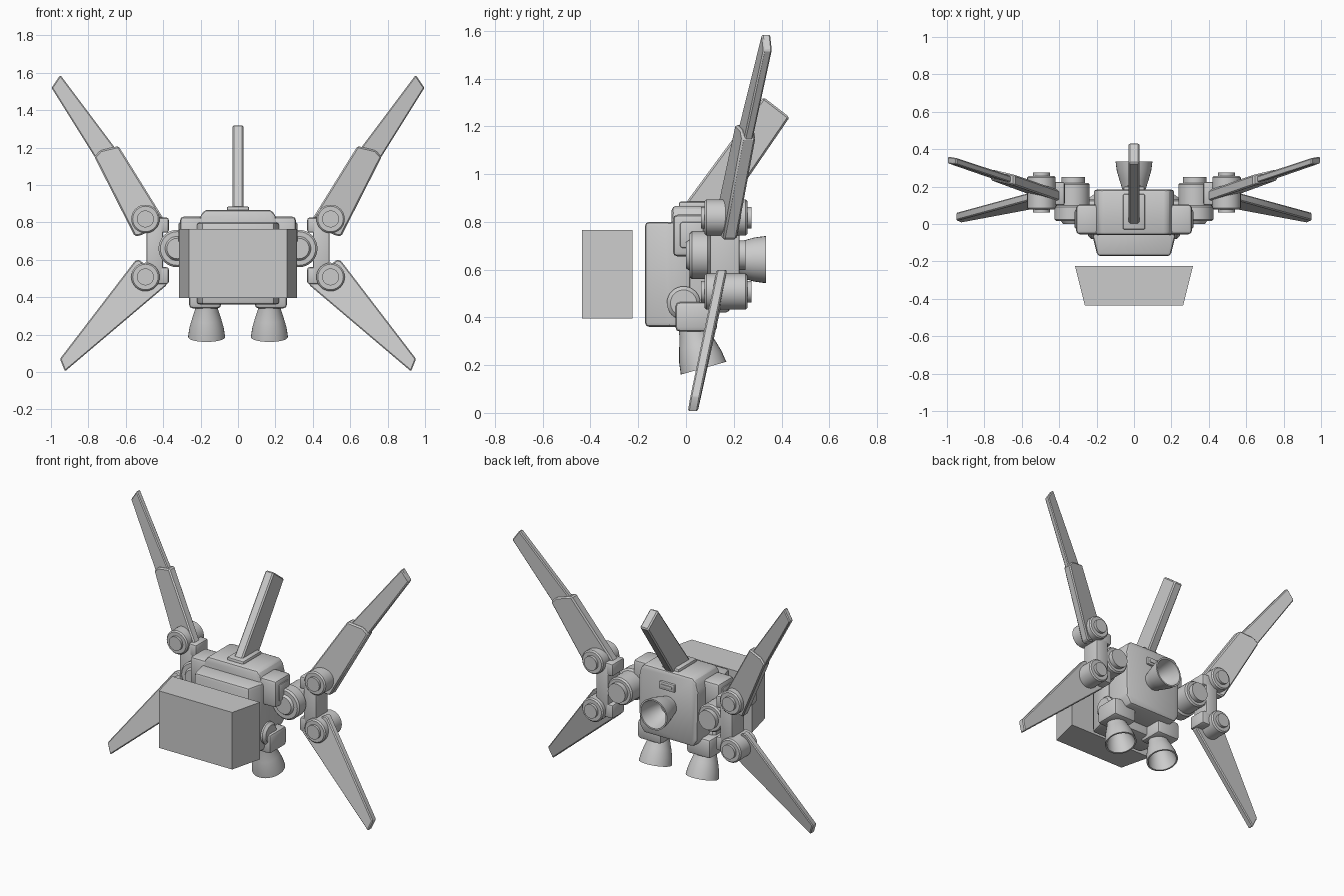
import bpy, bmesh, math
from mathutils import Vector

cube = bpy.data.objects.get("Cube")
if cube:
    bpy.data.objects.remove(cube, do_unlink=True)

# One plain grey for everything
grey = bpy.data.materials.new("light_grey")
grey.use_nodes = True
grey.diffuse_color = (0.6, 0.6, 0.6, 1)
grey.node_tree.nodes["Principled BSDF"].inputs["Base Color"].default_value = (0.6, 0.6, 0.6, 1)


def finish(bm, name, mirror, angle=30):
    bmesh.ops.recalc_face_normals(bm, faces=bm.faces)
    mesh = bpy.data.meshes.new(name)
    bm.to_mesh(mesh)
    bm.free()
    mesh.materials.append(grey)
    mesh.shade_smooth()
    mesh.set_sharp_from_angle(angle=math.radians(angle))
    ob = bpy.data.objects.new(name, mesh)
    bpy.context.collection.objects.link(ob)
    if mirror:
        ob.modifiers.new("Mirror", 'MIRROR')
    return ob


def prism(name, pts, place, lo, hi, bevel=0.0, segments=2, mirror=False):
    """Extrude an outline from lo to hi; place(u, v, w) gives the position."""
    bm = bmesh.new()
    a, b = [[bm.verts.new(place(u, v, w)) for u, v in pts] for w in (lo, hi)]
    bm.faces.new(a)
    bm.faces.new(b[::-1])
    for i in range(len(pts)):
        j = (i + 1) % len(pts)
        bm.faces.new((a[i], b[i], b[j], a[j]))
    bmesh.ops.recalc_face_normals(bm, faces=bm.faces)
    if bevel:
        bmesh.ops.bevel(bm, geom=bm.edges[:], offset=bevel, segments=segments,
                        profile=0.5, affect='EDGES', clamp_overlap=True)
    return finish(bm, name, mirror)


def box(name, x, y, z, bevel=0.015, mirror=False):
    pts = [(x[0], y[0]), (x[1], y[0]), (x[1], y[1]), (x[0], y[1])]
    return prism(name, pts, along_z, z[0], z[1], bevel, mirror=mirror)


def lathe(name, start, axis, profile, mirror=False, sides=32):
    """Revolve (radius, distance) points about an axis from start."""
    bm = bmesh.new()
    start, axis = Vector(start), Vector(axis).normalized()
    turn = axis.to_track_quat('Z', 'Y')
    rings = []
    for r, d in profile:
        rings.append([bm.verts.new(start + turn @ Vector((
            r * math.cos(math.tau * k / sides), r * math.sin(math.tau * k / sides), d)))
            for k in range(sides)])
    for p, q in zip(rings, rings[1:]):
        for k in range(sides):
            n = (k + 1) % sides
            bm.faces.new((p[k], p[n], q[n], q[k]))
    bm.faces.new(rings[0])
    bm.faces.new(rings[-1])
    return finish(bm, name, mirror)


def along_z(u, v, w):
    return (u, v, w)


def along_y(u, v, w):
    return (u, w, v)


def along_x(u, v, w):
    return (w, u, v)


def upper_plane(u, v, w):
    return (u, 0.0025 + 0.25 * u + 0.06 * v + w, v)


def lower_plane(u, v, w):
    return (u, 0.055 - 0.03 * u + 0.186 * v + w, v)


# Detached tapered block in front
prism("front_block", [(-0.315, -0.225), (0.315, -0.225), (0.263, -0.435), (-0.263, -0.435)],
      along_z, 0.395, 0.765)

# Chest, main hull and side housings
prism("chest", [(-0.22, 0.02), (0.22, 0.02), (0.22, -0.07), (0.195, -0.172),
                (-0.195, -0.172), (-0.22, -0.07)], along_z, 0.36, 0.8, 0.018)
prism("hull", [(-0.18, 0.42), (0.18, 0.42), (0.21, 0.47), (0.215, 0.78), (0.2, 0.84),
               (0.175, 0.867), (-0.175, 0.867), (-0.2, 0.84), (-0.215, 0.78), (-0.21, 0.47)],
      along_y, -0.06, 0.185, 0.02)
box("shoulders", (0.17, 0.31), (-0.055, 0.105), (0.655, 0.83), 0.02, True)
box("shoulder_panels", (0.2, 0.318), (-0.025, 0.075), (0.69, 0.8), 0.01, True)
box("engine_pods", (0.09, 0.262), (-0.045, 0.13), (0.34, 0.465), 0.02, True)
lathe("side_elbows", (0.15, -0.01, 0.46), (1, 0, 0),
      [(0.07, 0), (0.07, 0.08), (0.055, 0.095)], True)

# Back vent with a raised frame
box("back_vent", (-0.055, 0.055), (0.17, 0.2), (0.745, 0.795), 0.006)
box("back_vent_slat", (-0.038, 0.038), (0.19, 0.205), (0.76, 0.78), 0.003)

# Swept tail fin on its foot
box("fin_base", (-0.06, 0.06), (-0.03, 0.16), (0.85, 0.885), 0.01)
prism("tail_fin", [(-0.015, 0.86), (0.325, 1.322), (0.434, 1.238), (0.175, 0.86)],
      along_x, -0.03, 0.03, 0.008, 1)

# Hollow bell nozzles
bell = [(0.056, 0), (0.062, 0.04), (0.078, 0.09), (0.092, 0.14), (0.099, 0.19),
        (0.089, 0.19), (0.08, 0.14), (0.062, 0.08), (0.045, 0.05)]
lathe("lower_nozzles", (0.168, 0.022, 0.37), (0, 0.27, -0.96), bell, True)
lathe("rear_nozzle", (0, 0.145, 0.642), (0, 1, 0), bell)

# Wing joints: a drum beside the hull, a hub block and two wing pivots
lathe("shoulder_drums", (0.325, 0.0, 0.66), (0, 1, 0),
      [(0.055, 0), (0.065, 0.015), (0.09, 0.015), (0.1, 0.025), (0.1, 0.09), (0.088, 0.1),
       (0.088, 0.21), (0.08, 0.22), (0.062, 0.22), (0.062, 0.25)], True)
box("hub_blocks", (0.4, 0.49), (0.1, 0.225), (0.475, 0.82), 0.01, True)
for name, z, lobe in (("upper", 0.818, (0.745, 0.825)), ("lower", 0.508, (0.47, 0.56))):
    box(name + "_hub_lobes", (0.37, 0.485), (0.1, 0.225), lobe, 0.012, True)
    lathe(name + "_wing_pivots", (0.495, 0.062, z), (0, 1, 0),
          [(0.045, 0), (0.045, 0.015), (0.068, 0.015), (0.076, 0.023), (0.076, 0.187),
           (0.068, 0.195), (0.045, 0.195), (0.045, 0.213)], True)

# Upper wings: thick root sleeve and slimmer blade
prism("upper_wing_roots", [(0.38, 0.79), (0.639, 1.208), (0.735, 1.185), (0.768, 1.15),
                           (0.553, 0.727), (0.53, 0.727)],
      upper_plane, -0.029, 0.029, 0.008, 1, True)
prism("upper_wing_blades", [(0.56, 1.03), (0.655, 1.195), (0.95, 1.588), (0.997, 1.519),
                            (0.76, 1.14), (0.68, 0.98)],
      upper_plane, -0.018, 0.018, 0.006, 1, True)

# Lower wings: single tapered blades
prism("lower_wings", [(0.38, 0.465), (0.39, 0.5), (0.53, 0.6), (0.55, 0.595), (0.952, 0.07),
                      (0.925, 0.003)],
      lower_plane, -0.021, 0.021, 0.006, 1, True)
